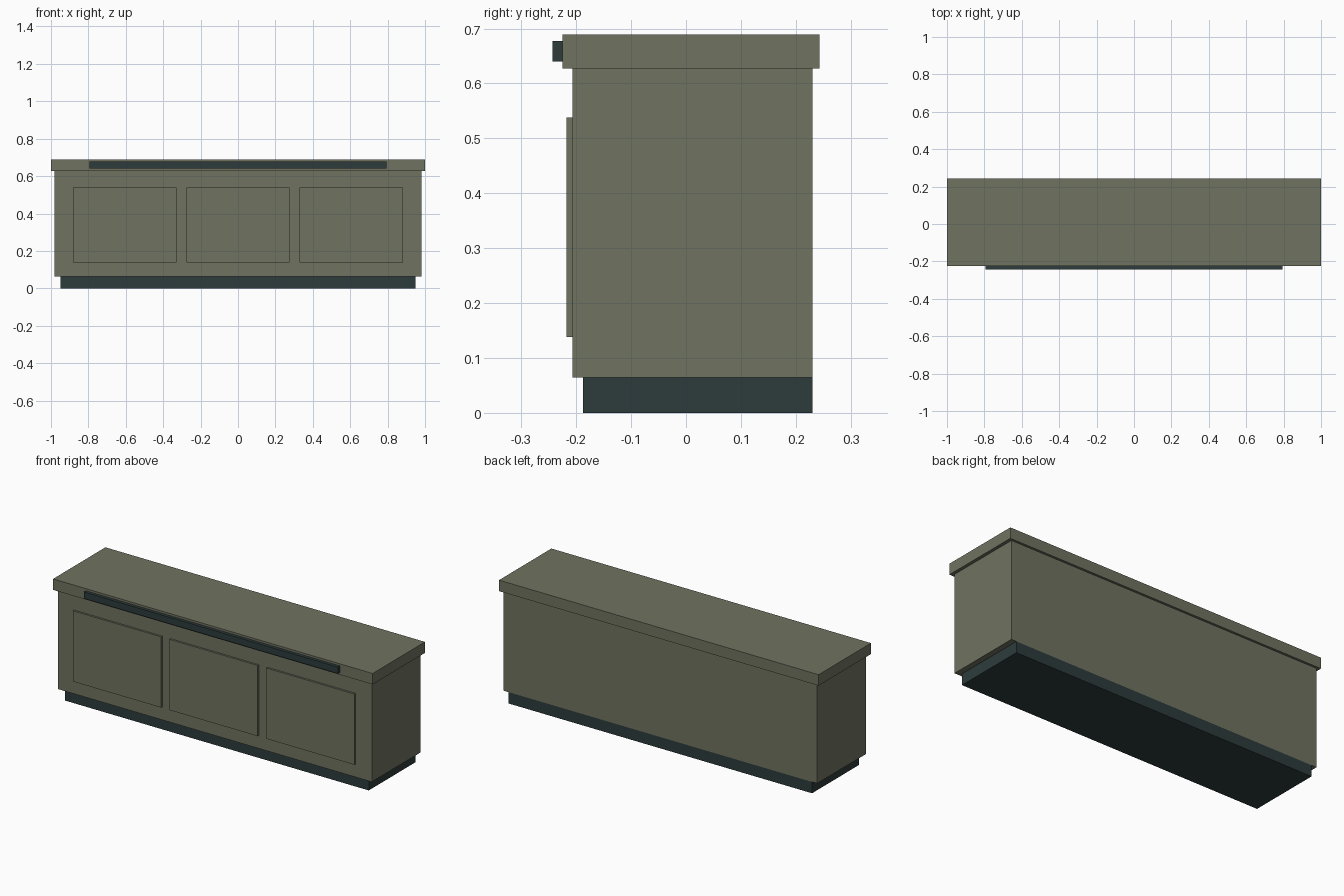
import bpy
import bmesh

if "Cube" in bpy.data.objects:
    bpy.data.objects.remove(bpy.data.objects["Cube"])


def material(name, rgb):
    m = bpy.data.materials.new(name)
    m.diffuse_color = (*rgb, 1.0)
    m.use_nodes = True
    m.node_tree.nodes["Principled BSDF"].inputs["Base Color"].default_value = m.diffuse_color
    return m


olive = material("olive grey", (0.160, 0.170, 0.118))
dark = material("dark slate", (0.027, 0.044, 0.044))


def box(name, x, y, z, mat):
    """Box from (min, max) ranges along each axis."""
    bm = bmesh.new()
    bmesh.ops.create_cube(bm, size=1.0)
    for v in bm.verts:
        v.co = [r[0] if c < 0 else r[1] for c, r in zip(v.co, (x, y, z))]
    mesh = bpy.data.meshes.new(name)
    bm.to_mesh(mesh)
    bm.free()
    mesh.materials.append(mat)
    obj = bpy.data.objects.new(name, mesh)
    bpy.context.collection.objects.link(obj)
    return obj


# Recessed plinth, cabinet body and overhanging top
box("plinth", (-0.95, 0.95), (-0.188, 0.23), (0.0, 0.064), dark)
box("body", (-0.982, 0.982), (-0.207, 0.23), (0.064, 0.627), olive)
box("counter_top", (-1.0, 1.0), (-0.225, 0.243), (0.627, 0.689), olive)

# Long strip on the front edge of the top
box("front_strip", (-0.795, 0.795), (-0.243, -0.225), (0.640, 0.677), dark)

# Three raised front panels
for i, cx in enumerate((-0.605, 0.0, 0.605)):
    box(f"front_panel_{i + 1}", (cx - 0.276, cx + 0.276),
        (-0.218, -0.207), (0.138, 0.538), olive)
